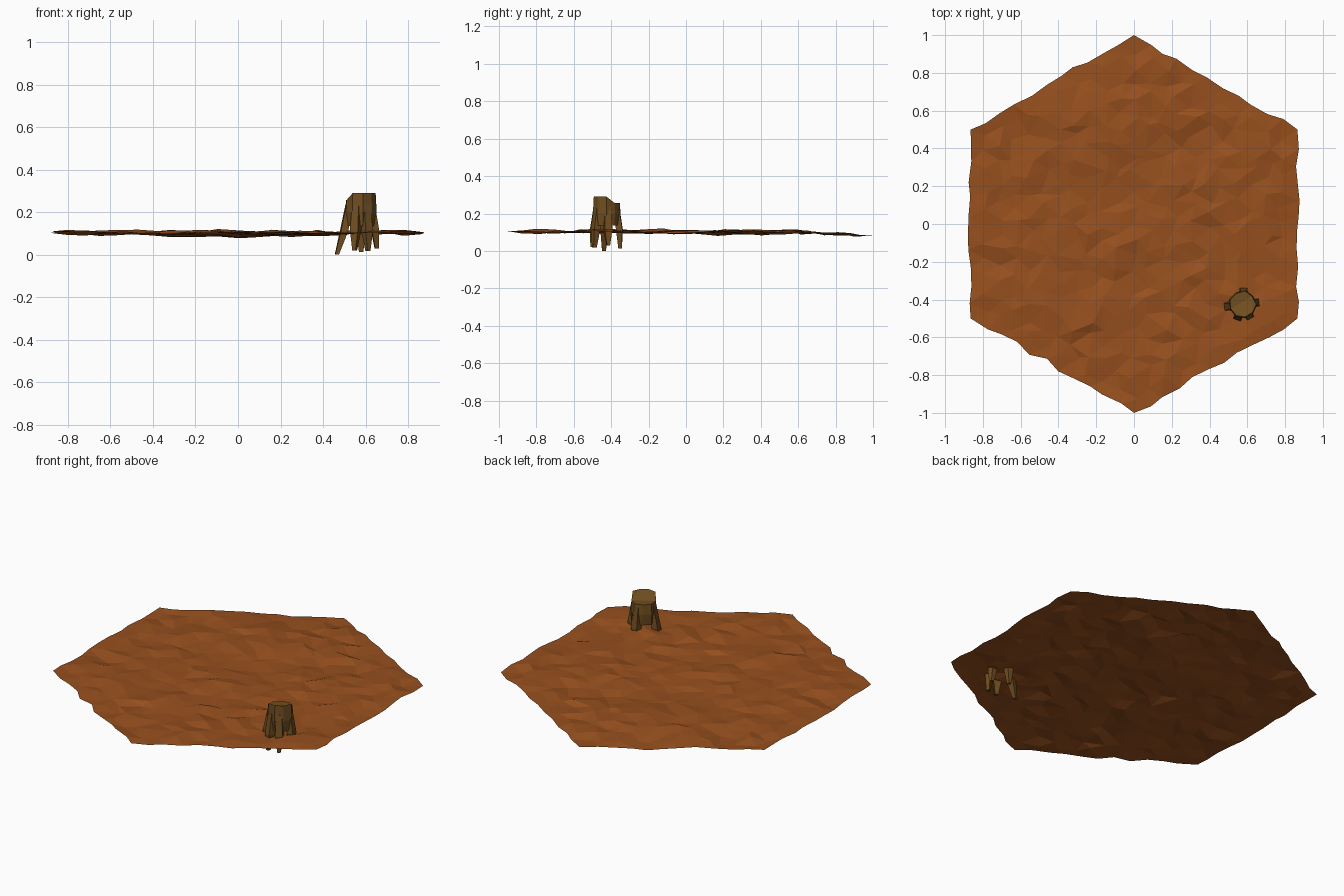
import bpy, bmesh, math, random
from mathutils import Vector, noise

if "Cube" in bpy.data.objects:
    bpy.data.objects.remove(bpy.data.objects["Cube"])

random.seed(7)


def material(name, rgb):
    m = bpy.data.materials.new(name)
    m.diffuse_color = (*rgb, 1)
    m.use_nodes = True
    m.node_tree.nodes["Principled BSDF"].inputs["Base Color"].default_value = m.diffuse_color
    return m


def make_object(name, bm, mat):
    me = bpy.data.meshes.new(name)
    bm.to_mesh(me)
    bm.free()
    ob = bpy.data.objects.new(name, me)
    bpy.context.collection.objects.link(ob)
    me.materials.append(mat)
    return ob


def loft(bm, rings):
    """Skin a stack of equal-sided rings and cap both ends."""
    vs = [[bm.verts.new(p) for p in r] for r in rings]
    n = len(vs[0])
    for a, b in zip(vs, vs[1:]):
        for i in range(n):
            j = (i + 1) % n
            bm.faces.new((a[i], a[j], b[j], b[i]))
    bm.faces.new(list(reversed(vs[0])))
    bm.faces.new(vs[-1])


earth = material("earth", (0.31, 0.08, 0.013))
bark = material("bark", (0.16, 0.075, 0.014))

# Rough ground sheet: hexagonal triangle grid with a corner towards +y and -y
N = 11
W = 0.865
bm = bmesh.new()
grid = {}
for q in range(-N, N + 1):
    for r in range(-N, N + 1):
        ring = max(abs(q), abs(r), abs(q + r))
        if ring > N:
            continue
        x, y = q / N * W, (r + q / 2) / N
        corner = ring == N and 0 in (q, r, q + r)
        if not corner:
            k = 0.014 if ring == N else 0.028
            x += random.uniform(-k, k)
            y += random.uniform(-k, k)
        z = 0.103 + 0.014 * noise.noise(Vector((x * 3, y * 3, 2.0)))
        z -= 0.008 * math.exp(-((x - 0.1) ** 2 + (y - 0.3) ** 2) / 0.15)
        z -= 0.022 * max(0, y - 0.6) / 0.4
        if ring < N:
            z += random.uniform(-0.010, 0.012)
        grid[q, r] = bm.verts.new((x, y, max(0.077, min(0.127, z))))
for (q, r), v in grid.items():
    a, b, c = grid.get((q + 1, r)), grid.get((q, r + 1)), grid.get((q + 1, r - 1))
    if a and b:
        bm.faces.new((v, a, b))
    if a and c:
        bm.faces.new((v, c, a))
bmesh.ops.recalc_face_normals(bm, faces=bm.faces)
for f in bm.faces:
    if f.normal.z < 0:
        f.normal_flip()
make_object("ground", bm, earth)

# Stump trunk: uneven nine-sided column with a broken, stepped top
centre = Vector((0.575, -0.425, 0))
SIDES = 9


def trunk_ring(radius, height):
    pts = []
    for i in range(SIDES):
        t = 2 * math.pi * i / SIDES
        k = radius * (1 + 0.06 * math.sin(3 * i + 1))
        pts.append(centre + Vector((k * math.cos(t), k * math.sin(t), height(t))))
    return pts


def broken_top(t):
    return 0.29 if math.cos(t + math.radians(50)) > 0.1 else 0.257


bm = bmesh.new()
loft(bm, [trunk_ring(0.068, lambda t: 0.135),
          trunk_ring(0.074, lambda t: 0.2),
          trunk_ring(0.069, broken_top)])
bmesh.ops.triangulate(bm, faces=bm.faces)
make_object("stump_trunk", bm, bark)

# Splayed roots: tapering four-sided legs that pass down through the ground
root_tips = [(0.465, -0.440, 0.0), (0.548, -0.500, 0.02), (0.612, -0.490, 0.018),
             (0.653, -0.415, 0.028), (0.580, -0.352, 0.012)]
bm = bmesh.new()
for tip in root_tips:
    tip = Vector(tip)
    out = (tip - centre)
    out.z = 0
    out.normalize()
    side = Vector((-out.y, out.x, 0))
    rings = []
    for p, w, d in ((tip, 0.010, 0.009),
                    (tip.lerp(centre + out * 0.068 + Vector((0, 0, 0.14)), 0.8), 0.025, 0.017),
                    (centre + out * 0.054 + Vector((0, 0, 0.235)), 0.020, 0.014)):
        rings.append([p + side * (w * a) + out * (d * b)
                      for a, b in ((-1, -1), (-0.8, 1), (0.8, 1), (1, -1))])
    loft(bm, rings)
bmesh.ops.recalc_face_normals(bm, faces=bm.faces)
make_object("stump_roots", bm, bark)
